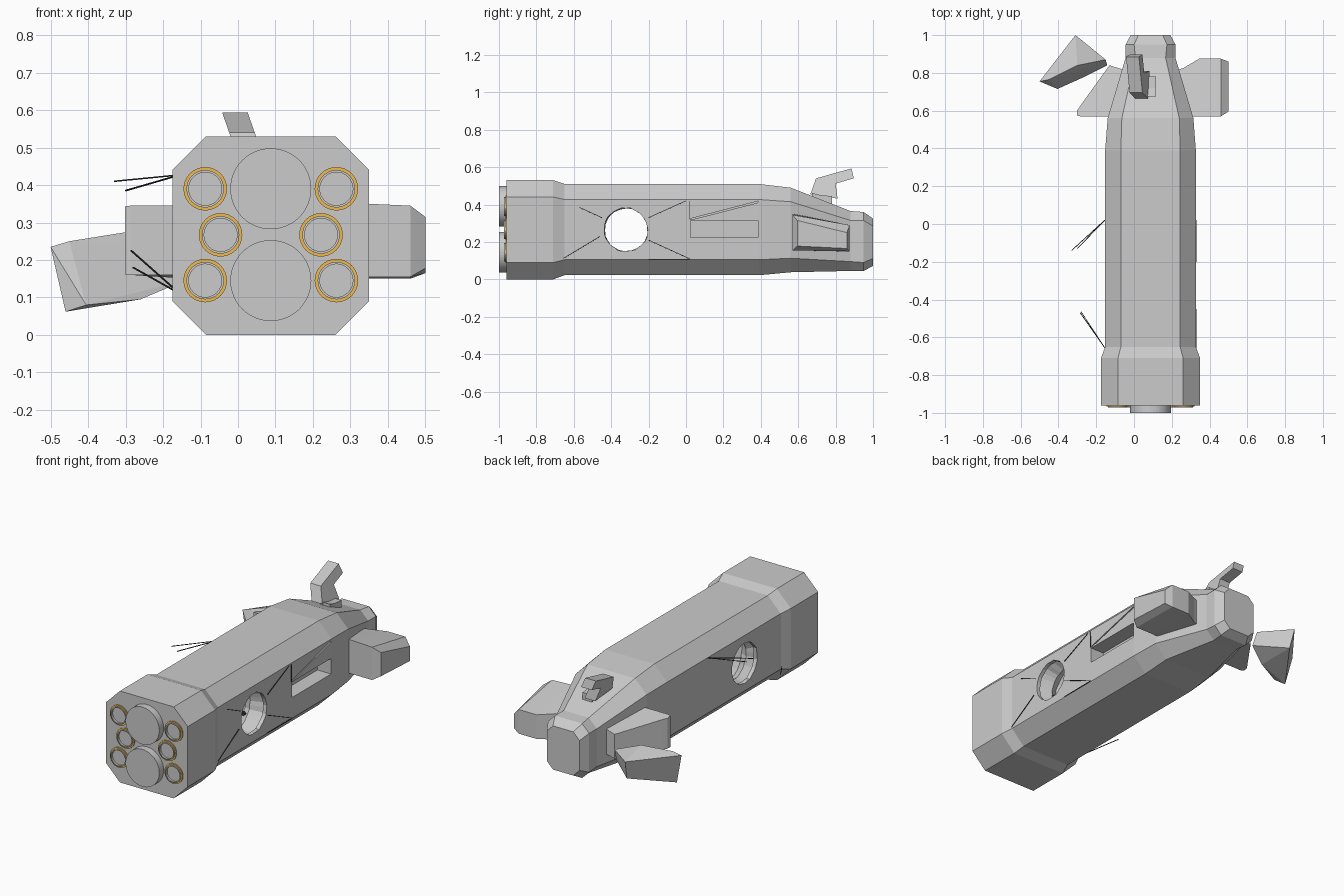
import bpy, bmesh, math, random
from mathutils import Vector

if "Cube" in bpy.data.objects:
    bpy.data.objects.remove(bpy.data.objects["Cube"])

random.seed(4)
CX = 0.0875


def material(name, col):
    m = bpy.data.materials.new(name)
    m.diffuse_color = (*col, 1)
    m.use_nodes = True
    m.node_tree.nodes["Principled BSDF"].inputs["Base Color"].default_value = m.diffuse_color
    return m


ORANGE = material("orange", (0.85, 0.5, 0.08))
DARK = material("dark", (0.03, 0.03, 0.03))
MAGENTA = material("magenta", (0.75, 0.05, 0.45))


def finish(name, bm, mat=None):
    bmesh.ops.recalc_face_normals(bm, faces=bm.faces)
    me = bpy.data.meshes.new(name)
    bm.to_mesh(me)
    bm.free()
    ob = bpy.data.objects.new(name, me)
    bpy.context.collection.objects.link(ob)
    if mat:
        me.materials.append(mat)
    return ob


def loft(name, rings, mat=None, closed=False):
    """Skin a list of equal-length point rings; cap the ends or close the loop."""
    bm = bmesh.new()
    vs = [[bm.verts.new(p) for p in r] for r in rings]
    n = len(vs[0])
    pairs = list(zip(vs, vs[1:])) + ([(vs[-1], vs[0])] if closed else [])
    for a, b in pairs:
        for i in range(n):
            j = (i + 1) % n
            bm.faces.new((a[i], a[j], b[j], b[i]))
    if not closed:
        bm.faces.new(vs[0])
        bm.faces.new(vs[-1])
    return finish(name, bm, mat)


def box(name, lo, hi, mat=None):
    q = lambda z: [(lo[0], lo[1], z), (hi[0], lo[1], z), (hi[0], hi[1], z), (lo[0], hi[1], z)]
    return loft(name, [q(lo[2]), q(hi[2])], mat)


def rod(name, a, b, r=0.0025):
    a, b = Vector(a), Vector(b)
    d = (b - a).normalized()
    u = d.orthogonal().normalized() * r
    v = d.cross(u)
    return loft(name, [[p + u, p + v, p - u, p - v] for p in (a, b)], DARK)


def octagon(y, hw, z0, z1, cx, cz):
    """Chamfered rectangle cross-section of the hull."""
    return [(CX + s * x, y, z) for s, x, z in (
        (-1, hw - cx, z0), (1, hw - cx, z0), (1, hw, z0 + cz), (1, hw, z1 - cz),
        (1, hw - cx, z1), (-1, hw - cx, z1), (-1, hw, z1 - cz), (-1, hw, z0 + cz))]


# Main hull with engine block, long body and tapered nose
hull = loft("hull", [octagon(*s) for s in (
    (-0.96, 0.2625, 0.0, 0.53, 0.09, 0.09), (-0.71, 0.2625, 0.0, 0.53, 0.09, 0.09),
    (-0.65, 0.24, 0.022, 0.51, 0.083, 0.083), (-0.2, 0.24, 0.022, 0.51, 0.083, 0.083),
    (0.02, 0.24, 0.022, 0.51, 0.083, 0.083), (0.39, 0.24, 0.022, 0.51, 0.083, 0.083),
    (0.56, 0.227, 0.038, 0.49, 0.075, 0.075), (0.88, 0.132, 0.045, 0.365, 0.052, 0.05),
    (0.95, 0.132, 0.045, 0.36, 0.045, 0.045), (1.0, 0.105, 0.072, 0.325, 0.04, 0.04))])

# Ragged blast tunnel that opens up between the decks
rings = []
xs = [-0.3, -0.13, -0.125] + [-0.08 + 0.05 * k for k in range(7)] + [0.30, 0.305, 0.5]
for k, x in enumerate(xs):
    base = 0.115 if k % 2 or k < 2 or k > 10 else 0.15
    ring = []
    for i in range(32):
        t = math.tau * i / 32
        r = base + random.uniform(-0.003, 0.005)
        ring.append((x, -0.32 + r * math.cos(t), 0.265 + r * math.sin(t)))
    rings.append(ring)
cutters = [loft("tunnel_cutter", rings),
           box("hangar_cutter", (0.24, 0.025, 0.225), (0.5, 0.385, 0.315))]
# Wedge shaped slit above the hangar
cutters.append(loft("slit_cutter", [[(x, 0.025, 0.318), (x, 0.385, 0.410), (x, 0.385, 0.418),
                                     (x, 0.025, 0.325)] for x in (0.29, 0.5)]))
bpy.context.view_layer.objects.active = hull
for c in cutters:
    m = hull.modifiers.new("cut", 'BOOLEAN')
    m.operation, m.solver, m.object = 'DIFFERENCE', 'EXACT', c
    bpy.ops.object.modifier_apply(modifier=m.name)
    bpy.data.objects.remove(c)

# Broken conduits inside the tunnel
for i in range(10):
    t = math.tau * i / 10
    y, z = -0.32 + 0.135 * math.cos(t), 0.265 + 0.135 * math.sin(t)
    x = random.uniform(-0.08, 0.15)
    box("conduit", (x, y - 0.01, z - 0.008), (x + 0.09, y + 0.01, z + 0.008),
        MAGENTA if i % 4 == 0 else DARK)


def lathe(name, x, z, profile, closed, mat=None, n=32):
    """Revolve (radius, y) points about an axis along y."""
    return loft(name, [[(x + r * math.cos(math.tau * i / n), y, z + r * math.sin(math.tau * i / n))
                        for i in range(n)] for r, y in profile], mat, closed)


# Engines: two large discs and six small ringed nozzles
for z in (0.39, 0.145):
    lathe("main_engine", CX, z, [(0.108, -0.95), (0.108, -1.0)], False, n=48)
for s in (-1, 1):
    for dx, z in ((0.175, 0.39), (0.134, 0.267), (0.175, 0.145)):
        x = CX + s * dx
        lathe("nozzle_ring", x, z, [(0.058, -0.955), (0.058, -0.966), (0.05, -0.966), (0.05, -0.955)],
              True, ORANGE)
        lathe("nozzle", x, z, [(0.05, -0.955), (0.05, -0.972), (0.044, -0.972), (0.044, -0.955)], True)


def side_quad(x, y0, y1, a0, a1, b0, b1):
    return [(x, y0, a0), (x, y1, b0), (x, y1, b1), (x, y0, a1)]


# Intact right wing pod and torn left wing stub
loft("right_pod", [side_quad(0.18, 0.57, 0.80, 0.155, 0.352, 0.15, 0.30),
                   side_quad(0.26, 0.57, 0.825, 0.155, 0.352, 0.15, 0.30),
                   side_quad(0.345, 0.57, 0.875, 0.155, 0.35, 0.15, 0.29),
                   side_quad(0.46, 0.57, 0.875, 0.155, 0.345, 0.15, 0.29),
                   side_quad(0.5, 0.595, 0.86, 0.178, 0.315, 0.165, 0.25)])
loft("left_stub", [side_quad(0.0, 0.57, 0.80, 0.16, 0.345, 0.15, 0.30),
                   side_quad(-0.13, 0.57, 0.84, 0.16, 0.345, 0.15, 0.29),
                   side_quad(-0.285, 0.57, 0.625, 0.16, 0.345, 0.16, 0.335),
                   side_quad(-0.302, 0.575, 0.60, 0.162, 0.343, 0.162, 0.338)])

# Left pod fragment drifting off
bm = bmesh.new()
for p in ((-0.5, 0.755, 0.235), (-0.45, 0.765, 0.25), (-0.30, 0.84, 0.274), (-0.31, 1.0, 0.24),
          (-0.15, 0.87, 0.22), (-0.46, 0.74, 0.062), (-0.405, 0.715, 0.08),
          (-0.26, 0.78, 0.095), (-0.142, 0.84, 0.145), (-0.30, 0.97, 0.13)):
    bm.verts.new(p)
bmesh.ops.convex_hull(bm, input=bm.verts)
bmesh.ops.dissolve_limit(bm, angle_limit=0.03, verts=bm.verts, edges=bm.edges)
finish("left_pod_fragment", bm)

# Bent dorsal fin and its broken stump
fin = ((0.665, 0.455), (0.695, 0.54), (0.885, 0.593), (0.897, 0.54), (0.80, 0.512), (0.81, 0.432))
loft("dorsal_fin", [[(x - 0.35 * (z - 0.53), y, z) for y, z in fin] for x in (-0.02, 0.048)])
stump = ((0.675, 0.40), (0.675, 0.462), (0.72, 0.45), (0.78, 0.445), (0.78, 0.38))
loft("fin_stump", [[(x, y, z) for y, z in stump] for x in (0.055, 0.117)])

# Loose strands on the left side
for a, b in (((-0.155, 0.02, 0.427), (-0.33, -0.14, 0.41)), ((-0.155, 0.02, 0.427), (-0.30, -0.13, 0.385)),
             ((-0.155, -0.655, 0.11), (-0.285, -0.47, 0.225)), ((-0.155, -0.655, 0.11), (-0.28, -0.465, 0.18))):
    rod("strand", a, b)

# Cracks radiating from the blast hole on the right side
for y0, z0, y1, z1 in ((0.0, 0.42, -0.2, 0.33), (0.02, 0.11, -0.2, 0.21), (-0.66, 0.11, -0.46, 0.23),
                       (-0.57, 0.385, -0.45, 0.33), (-0.2, 0.107, 0.02, 0.107), (0.02, 0.32, 0.02, 0.42)):
    rod("crack", (0.328, y0, z0), (0.33, y1, z1))
